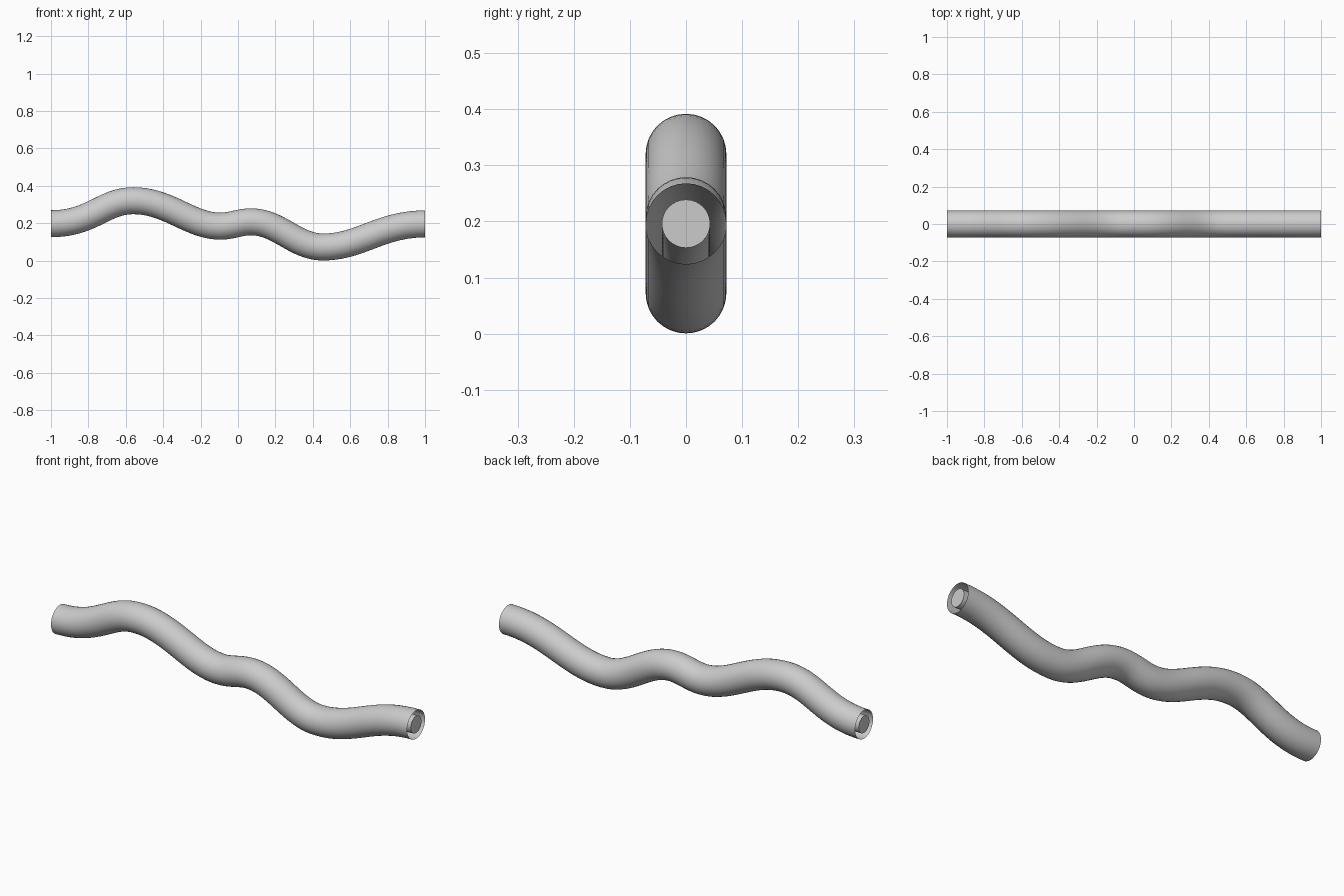
import bpy

if "Cube" in bpy.data.objects:
    bpy.data.objects.remove(bpy.data.objects["Cube"])

# Wavy centre line: x, z, left handle length, right handle length (all tangents level)
PATH = [
    (-1.00, 0.197, 0.10, 0.22),
    (-0.56, 0.320, 0.16, 0.19),
    (-0.095, 0.184, 0.16, 0.062),
    (0.07, 0.207, 0.062, 0.15),
    (0.455, 0.0725, 0.15, 0.20),
    (1.00, 0.196, 0.24, 0.10),
]


def swept_tube(name, radius, capped):
    """Round tube along the centre line, converted to a mesh."""
    curve = bpy.data.curves.new(name, 'CURVE')
    curve.dimensions = '3D'
    curve.resolution_u = 20
    curve.bevel_depth = radius
    curve.bevel_resolution = 14
    curve.use_fill_caps = capped
    spline = curve.splines.new('BEZIER')
    spline.bezier_points.add(len(PATH) - 1)
    for p, (x, z, left, right) in zip(spline.bezier_points, PATH):
        p.handle_left_type = p.handle_right_type = 'FREE'
        p.co = (x, 0, z)
        p.handle_left = (x - left, 0, z)
        p.handle_right = (x + right, 0, z)
    obj = bpy.data.objects.new(name, curve)
    bpy.context.collection.objects.link(obj)
    bpy.ops.object.select_all(action='DESELECT')
    obj.select_set(True)
    bpy.context.view_layer.objects.active = obj
    bpy.ops.object.convert(target='MESH')
    bpy.ops.object.shade_smooth_by_angle()
    return bpy.context.object


# Open-ended outer sleeve
swept_tube("outer_sleeve", 0.072, False)
# Solid core with flat ends, running inside the sleeve
swept_tube("inner_core", 0.043, True)
